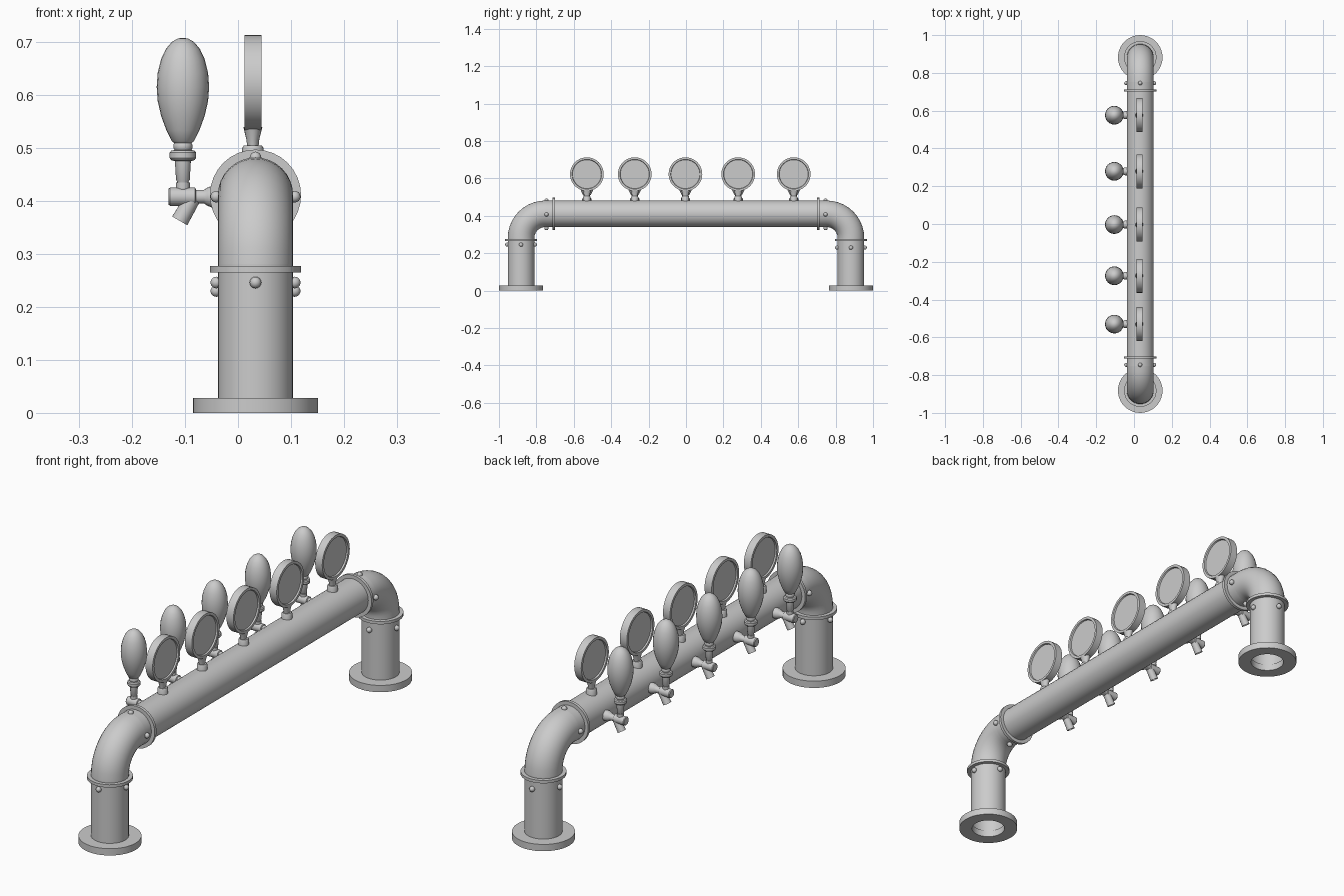
import bpy, bmesh, math
from mathutils import Vector, Matrix

if "Cube" in bpy.data.objects:
    bpy.data.objects.remove(bpy.data.objects["Cube"])

PX, PZ, R = 0.033, 0.411, 0.071      # pipe axis x, crossbar height, pipe radius
PY, BEND = 0.882, 0.13               # post position, elbow bend radius


def finish(name, bm, angle=35):
    bmesh.ops.recalc_face_normals(bm, faces=bm.faces)
    me = bpy.data.meshes.new(name)
    bm.to_mesh(me)
    bm.free()
    ob = bpy.data.objects.new(name, me)
    bpy.context.collection.objects.link(ob)
    bpy.ops.object.select_all(action='DESELECT')
    ob.select_set(True)
    bpy.context.view_layer.objects.active = ob
    bpy.ops.object.shade_smooth_by_angle(angle=math.radians(angle))
    return ob


def lathe(name, profile, loc, axis=(0, 0, 1), seg=32, loop=False, squash=1.0):
    """Revolve (radius, height) points about an axis placed at loc."""
    bm = bmesh.new()
    rings = []
    for r, h in profile:
        n = 1 if r == 0 else seg
        rings.append([bm.verts.new((r * squash * math.cos(2 * math.pi * i / seg),
                                    r * math.sin(2 * math.pi * i / seg), h))
                      for i in range(n)])
    pairs = list(zip(rings, rings[1:]))
    if loop:
        pairs.append((rings[-1], rings[0]))
    for a, b in pairs:
        for i in range(seg):
            j = (i + 1) % seg
            quad = [a[i % len(a)], a[j % len(a)], b[j % len(b)], b[i % len(b)]]
            bm.faces.new(list(dict.fromkeys(quad)))
    rot = Vector((0, 0, 1)).rotation_difference(Vector(axis)).to_matrix().to_4x4()
    bm.transform(Matrix.Translation(loc) @ rot)
    return finish(name, bm)


def ring(name, r_in, r_out, h0, h1, loc, axis=(0, 0, 1), seg=32):
    return lathe(name, [(r_in, h0), (r_out, h0), (r_out, h1), (r_in, h1)],
                 loc, axis, seg, loop=True)


def rivets(name, centre, u, v):
    """Four round rivet heads around the pipe."""
    bm = bmesh.new()
    for d in (u, -u, v, -v):
        bmesh.ops.create_uvsphere(bm, u_segments=12, v_segments=8, radius=0.011,
                                  matrix=Matrix.Translation(centre + d * (R + 0.003)))
    finish(name, bm, 60)


X, Y, Z = Vector((1, 0, 0)), Vector((0, 1, 0)), Vector((0, 0, 1))

# Crossbar
lathe("crossbar", [(R, -PY + BEND), (R, PY - BEND)], (PX, 0, PZ), (0, 1, 0))

# Posts, elbows, flanges and riveted collars at both ends
for side, s in (("front", -1), ("back", 1)):
    y = s * PY
    top = PZ - BEND
    ring(side + "_base_flange", 0.066, 0.118, 0, 0.028, (PX, y, 0), seg=40)
    lathe(side + "_post", [(R, 0.014), (R, top)], (PX, y, 0))
    bm = bmesh.new()
    bmesh.ops.create_circle(bm, segments=32, radius=R,
                            matrix=Matrix.Translation((PX, y, top)))
    bmesh.ops.spin(bm, geom=bm.verts[:] + bm.edges[:], axis=X, steps=10,
                   cent=(PX, y - s * BEND, top), angle=s * math.pi / 2)
    finish(side + "_elbow", bm)
    ring(side + "_post_collar", R - 0.003, 0.086, 0.265, 0.277, (PX, y, 0))
    ring(side + "_bar_collar", R - 0.003, 0.086, -0.006, 0.006,
         (PX, s * 0.707, PZ), (0, 1, 0))
    rivets(side + "_post_rivets", Vector((PX, y, 0.246 if s < 0 else 0.23)), X, Y)
    rivets(side + "_bar_rivets", Vector((PX, s * 0.746, PZ - 0.003)), X, Z)

# Egg-shaped grip profile above the turned tap stem
TX, TZ = -0.104, 0.408
stem = [(0, 0.41), (0.011, 0.41), (0.011, 0.437), (0.013, 0.44), (0.015, 0.475),
        (0.022, 0.477), (0.025, 0.481), (0.025, 0.491), (0.022, 0.495),
        (0.016, 0.496), (0.018, 0.500), (0.018, 0.506), (0.016, 0.510)]
grip = [(0.021, 0.513), (0.031, 0.533), (0.041, 0.56), (0.0475, 0.588),
        (0.0495, 0.615), (0.0475, 0.642), (0.041, 0.668), (0.032, 0.687),
        (0.021, 0.700), (0.010, 0.7065), (0, 0.708)]

for n, y in enumerate((-0.53, -0.274, -0.003, 0.279, 0.576), 1):
    # Round badge with a recess on both faces
    lathe(f"badge_{n}", [(0, -0.010), (0.077, -0.010), (0.079, -0.016), (0.090, -0.016),
                         (0.090, 0.016), (0.079, 0.016), (0.077, 0.010), (0, 0.010)],
          (0.028, y, 0.623), (1, 0, 0), 40)
    lathe(f"badge_foot_{n}", [(0.020, 0.465), (0.020, 0.500), (0.017, 0.505), (0, 0.505)],
          (0.028, y, 0), seg=20)
    lathe(f"badge_stem_{n}", [(0.014, 0.50), (0.016, 0.515), (0.024, 0.54)],
          (0.028, y, 0), seg=20, squash=0.75)
    # Tap body, spout and handle
    lathe(f"tap_body_{n}", [(0, -0.131), (0.015, -0.131), (0.0175, -0.128),
                            (0.0175, -0.081), (0.013, -0.079), (0.013, -0.064),
                            (0.017, -0.058), (0.021, -0.048), (0.021, -0.030)],
          (0, y, TZ), (1, 0, 0), 20)
    lathe(f"tap_spout_{n}", [(0.015, 0), (0.0165, 0.048), (0.012, 0.048), (0.011, 0.02),
                             (0, 0.02)],
          (-0.086, y, 0.404), (-0.5, 0, -0.866), 20)
    lathe(f"tap_stem_{n}", stem, (TX, y, 0), seg=20)
    lathe(f"tap_handle_{n}", [(0, 0.509), (0.016, 0.509)] + grip, (TX, y, 0), seg=24)
    ring(f"tap_nut_{n}", 0.008, 0.013, 0.424, 0.435, (TX, y, 0), seg=20)
